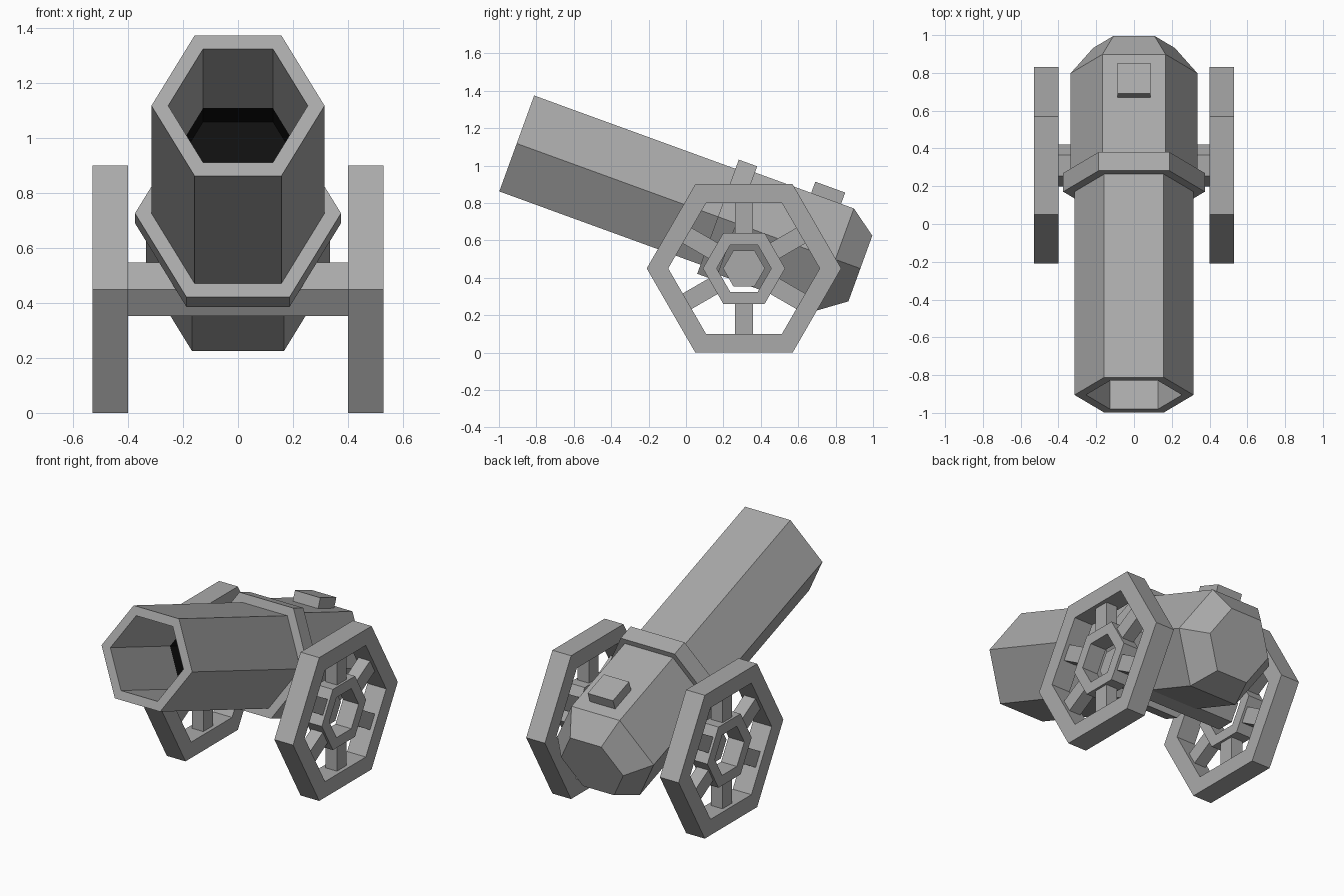
import bpy, bmesh
from math import sin, cos, radians, pi
from mathutils import Vector

if "Cube" in bpy.data.objects:
    bpy.data.objects.remove(bpy.data.objects["Cube"])


def make_material(name, value):
    mat = bpy.data.materials.new(name)
    mat.use_nodes = True
    color = (value, value, value, 1)
    mat.diffuse_color = color
    bsdf = mat.node_tree.nodes["Principled BSDF"]
    bsdf.inputs["Base Color"].default_value = color
    bsdf.inputs["Roughness"].default_value = 0.8
    return mat


GREY = make_material("iron grey", 0.4)
BLACK = make_material("bore black", 0.005)


def finish(name, bm):
    bmesh.ops.recalc_face_normals(bm, faces=bm.faces)
    mesh = bpy.data.meshes.new(name)
    bm.to_mesh(mesh)
    bm.free()
    mesh.materials.append(GREY)
    mesh.materials.append(BLACK)
    obj = bpy.data.objects.new(name, mesh)
    bpy.context.collection.objects.link(obj)
    return obj


def hex_lathe(name, frame, profile, closed=False, black_from=None):
    """Sweep (distance, radius) points around a six-sided axis."""
    origin, side, up, axis = frame
    bm = bmesh.new()
    rings = []
    for t, r in profile:
        rings.append([bm.verts.new(origin + axis * t + r * (
            side * cos(k * pi / 3) + up * sin(k * pi / 3))) for k in range(6)])
    pairs = list(zip(rings, rings[1:]))
    if closed:
        pairs.append((rings[-1], rings[0]))
    for i, (a, b) in enumerate(pairs):
        for k in range(6):
            n = (k + 1) % 6
            face = bm.faces.new((a[k], a[n], b[n], b[k]))
            face.material_index = int(black_from is not None and i < black_from)
    if not closed:
        first = bm.faces.new(rings[0])
        first.material_index = int(black_from is not None)
        bm.faces.new(rings[-1])
    return finish(name, bm)


def box(name, frame, center, size):
    origin, side, up, axis = frame
    bm = bmesh.new()
    bmesh.ops.create_cube(bm, size=1)
    for v in bm.verts:
        p = [c + s * q for c, s, q in zip(center, size, v.co)]
        v.co = origin + side * p[0] + up * p[1] + axis * p[2]
    return finish(name, bm)


X, Y, Z = Vector((1, 0, 0)), Vector((0, 1, 0)), Vector((0, 0, 1))

# Gun frame: origin at the muzzle, axis running back and down
tilt = radians(20)
gun = (Vector((0, -0.905, 1.118)), X,
       Vector((0, sin(tilt), cos(tilt))), Vector((0, cos(tilt), -sin(tilt))))

# Barrel with a hollow bore whose deep end is black
hex_lathe("barrel", gun, [(0.775, 0.254), (0.63, 0.254), (0, 0.254),
                          (0, 0.315), (1.2, 0.315)], black_from=1)
hex_lathe("barrel_band", gun, [(1.145, 0.375), (1.25, 0.375)])
hex_lathe("breech", gun, [(1.2, 0.335), (1.813, 0.335), (1.955, 0.216)])
box("vent_block", gun, (0, 0.314, 1.655), (0.176, 0.08, 0.17))

# Axle between the wheels
hub_center = Vector((0, 0.31, 0.45))
hex_lathe("axle", (hub_center, Y, Z, X), [(-0.42, 0.112), (0.42, 0.112)])

# Wheels, mirrored left and right
for label, sign in (("left", 1), ("right", -1)):
    wheel = (hub_center + X * sign * 0.465, Y, Z, X)

    def tube(part, inner, outer, half):
        hex_lathe(f"{label}_{part}", wheel,
                  [(-half, inner), (-half, outer), (half, outer), (half, inner)],
                  closed=True)

    tube("wheel_rim", 0.405, 0.52, 0.065)
    tube("wheel_hub", 0.146, 0.22, 0.055)
    for k in range(6):
        a = pi / 6 + k * pi / 3
        radial = Y * cos(a) + Z * sin(a)
        across = Z * cos(a) - Y * sin(a)
        box(f"{label}_spoke_{k + 1}", (wheel[0], across, radial, X),
            (0, 0.27, 0), (0.096, 0.18, 0.08))
